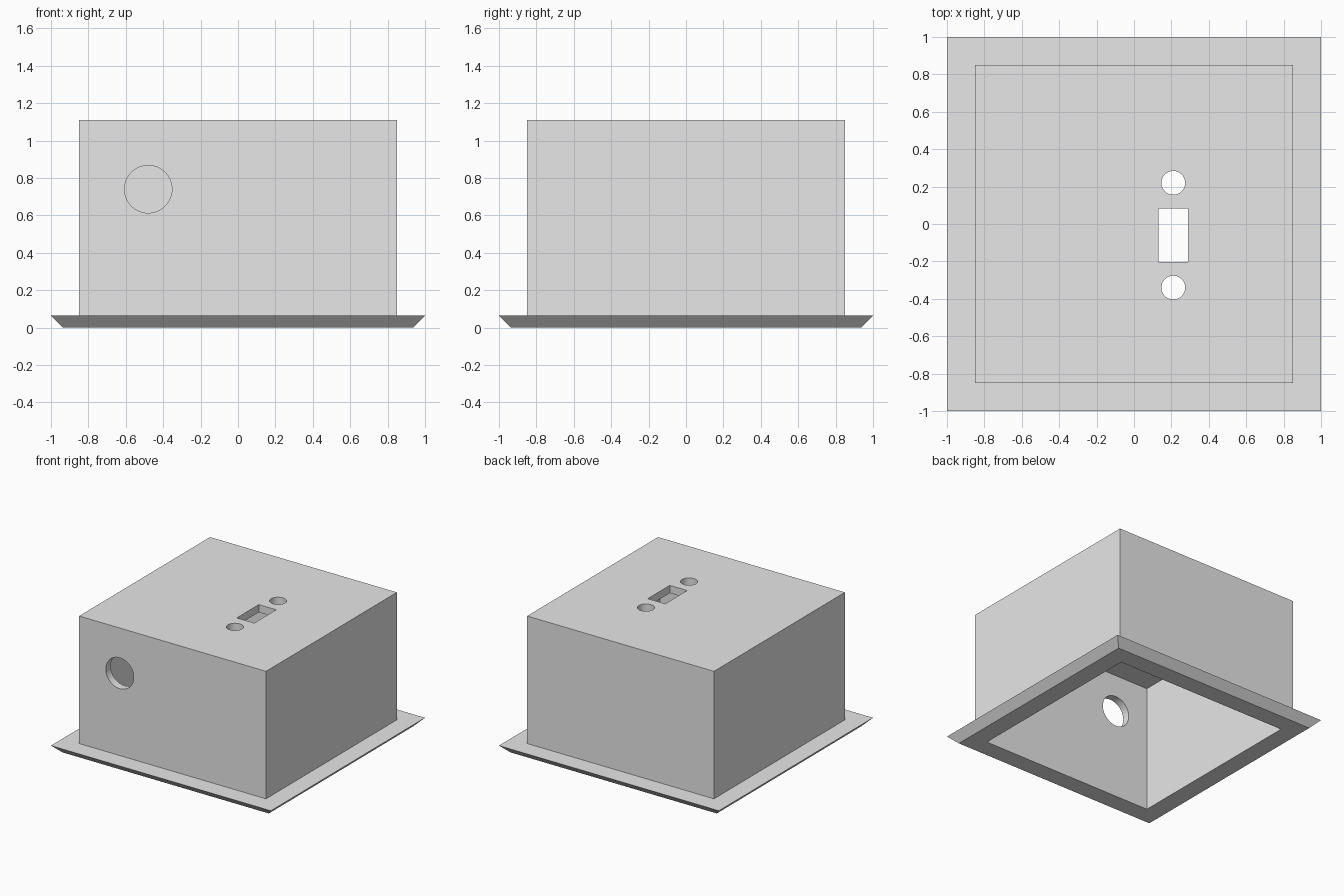
import bpy
import bmesh

cube = bpy.data.objects.get("Cube")
if cube:
    bpy.data.objects.remove(cube, do_unlink=True)

MM = 2 / 63            # overall flange width is 63 units
WALL = 2 * MM
HEIGHT = 35 * MM
OUTER = 26.75 * MM     # half width of the box
INNER = OUTER - WALL

grey = bpy.data.materials.new("plain_grey")
grey.use_nodes = True
grey.diffuse_color = (0.8, 0.8, 0.8, 1)
grey.node_tree.nodes["Principled BSDF"].inputs["Base Color"].default_value = (0.8, 0.8, 0.8, 1)


# Hollow box with bevelled flange: square rings bridged from inner ceiling to outer top
profile = [(INNER, HEIGHT - WALL), (INNER, 0), (1 - WALL, 0),
           (1, WALL), (OUTER, WALL), (OUTER, HEIGHT)]
bm = bmesh.new()
rings = [[bm.verts.new((sx * h, sy * h, z)) for sx, sy in ((-1, -1), (1, -1), (1, 1), (-1, 1))]
         for h, z in profile]
for a, b in zip(rings, rings[1:]):
    for i in range(4):
        j = (i + 1) % 4
        bm.faces.new((a[i], a[j], b[j], b[i]))
bm.faces.new(rings[0])
bm.faces.new(rings[-1])
bmesh.ops.recalc_face_normals(bm, faces=bm.faces)
mesh = bpy.data.meshes.new("switch_housing")
bm.to_mesh(mesh)
bm.free()
housing = bpy.data.objects.new("switch_housing", mesh)
bpy.context.collection.objects.link(housing)
mesh.materials.append(grey)


def cut(cutter):
    """Subtract a cutter from the housing, then discard it."""
    cutter.hide_render = True
    cutter.data.materials.append(grey)
    bpy.context.view_layer.objects.active = housing
    mod = housing.modifiers.new("opening", 'BOOLEAN')
    mod.operation = 'DIFFERENCE'
    mod.solver = 'EXACT'
    mod.object = cutter
    bpy.ops.object.modifier_apply(modifier=mod.name)
    bpy.data.objects.remove(cutter, do_unlink=True)


def cut_round(radius, location, rotation=(0, 0, 0)):
    bpy.ops.mesh.primitive_cylinder_add(vertices=64, radius=radius, depth=0.3,
                                        location=location, rotation=rotation)
    cut(bpy.context.object)


# Switch slot and its two screw holes in the top
SLOT_X, SLOT_Y = 0.21, -0.06
bpy.ops.mesh.primitive_cube_add(size=1, location=(SLOT_X, SLOT_Y, HEIGHT))
bpy.context.object.scale = (5 * MM, 9 * MM, 0.3)
bpy.ops.object.transform_apply(location=False, rotation=False, scale=True)
cut(bpy.context.object)
for side in (-1, 1):
    cut_round(2 * MM, (SLOT_X, SLOT_Y + side * 0.28, HEIGHT))

# Cable hole in the front wall
cut_round(4 * MM, (-0.48, -OUTER, 0.74), (1.5707963, 0, 0))

# Smooth hole walls, sharp box edges
bpy.ops.object.select_all(action='DESELECT')
housing.select_set(True)
bpy.context.view_layer.objects.active = housing
bpy.ops.object.shade_smooth_by_angle()
